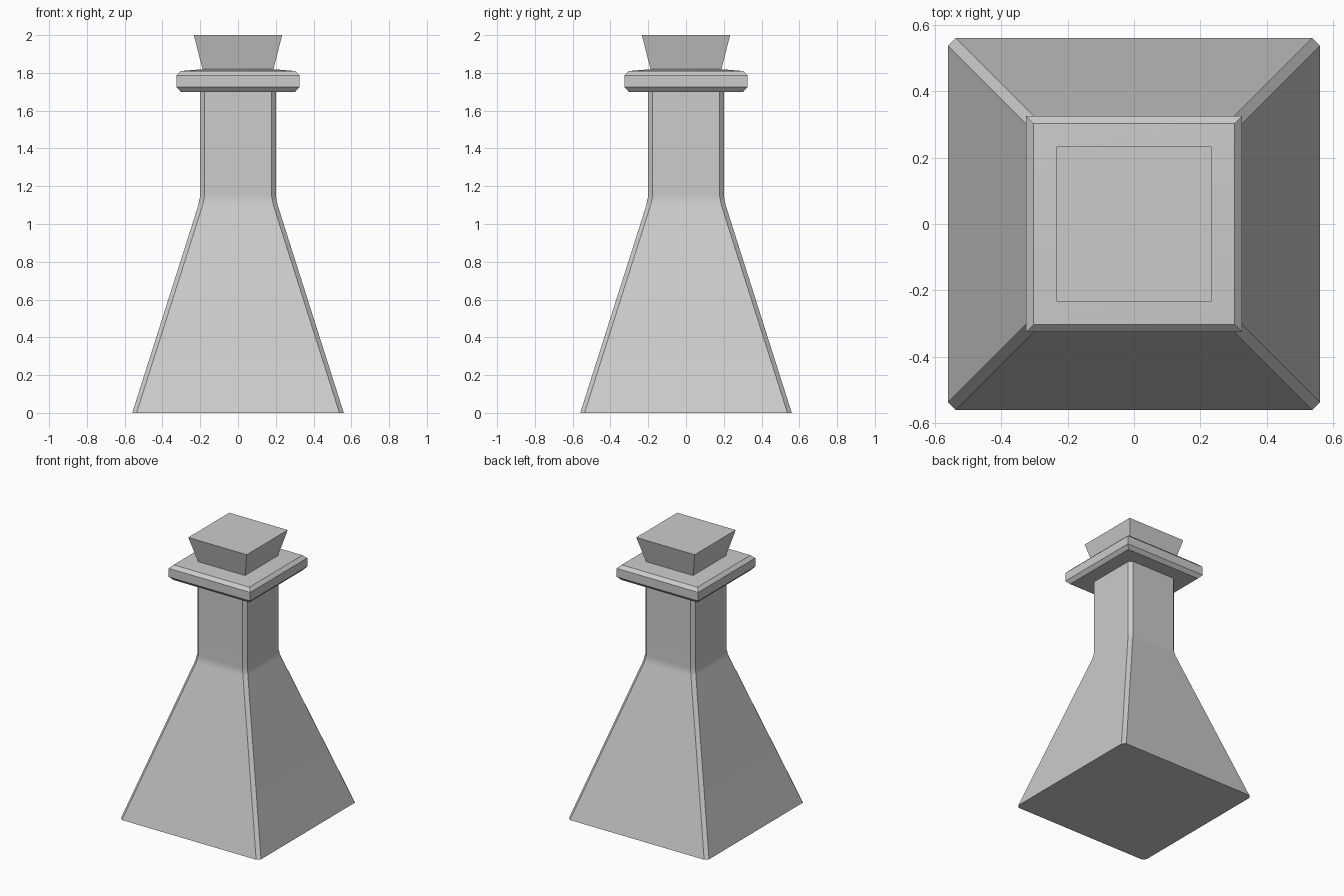
import bpy, bmesh, math

if "Cube" in bpy.data.objects:
    bpy.data.objects.remove(bpy.data.objects["Cube"])


def section(half, cut):
    """Square outline, with cut corners when cut > 0."""
    if cut == 0:
        return [(-half, -half), (half, -half), (half, half), (-half, half)]
    a = half - cut
    return [(-a, -half), (a, -half), (half, -a), (half, a),
            (a, half), (-a, half), (-half, a), (-half, -a)]


def loft(name, profile, cut=0.0):
    """Stack square sections (half width, height) into a closed solid."""
    bm = bmesh.new()
    rings = [[bm.verts.new((x, y, z)) for x, y in section(half, cut)]
             for half, z in profile]
    n = len(rings[0])
    for low, high in zip(rings, rings[1:]):
        for i in range(n):
            j = (i + 1) % n
            bm.faces.new((low[i], low[j], high[j], high[i]))
    bm.faces.new(rings[0][::-1])
    bm.faces.new(rings[-1])
    mesh = bpy.data.meshes.new(name)
    bm.to_mesh(mesh)
    bm.free()
    obj = bpy.data.objects.new(name, mesh)
    bpy.context.collection.objects.link(obj)
    bpy.ops.object.select_all(action='DESELECT')
    obj.select_set(True)
    bpy.context.view_layer.objects.active = obj
    bpy.ops.object.shade_smooth_by_angle(angle=math.radians(25))
    # keep the large panels flat while the soft bends blend
    mod = obj.modifiers.new("panel_normals", 'WEIGHTED_NORMAL')
    mod.keep_sharp = True
    return obj


# Flared body running into the straight neck
loft("bottle_body", [(0.56, 0), (0.21, 1.10), (0.20, 1.15), (0.20, 1.72)], cut=0.023)

# Square collar with bevelled rims
loft("collar", [(0.303, 1.70), (0.326, 1.725), (0.326, 1.787),
                (0.303, 1.81), (0.18, 1.82)])

# Tapered stopper
loft("stopper", [(0.18, 1.79), (0.234, 2.0)])
